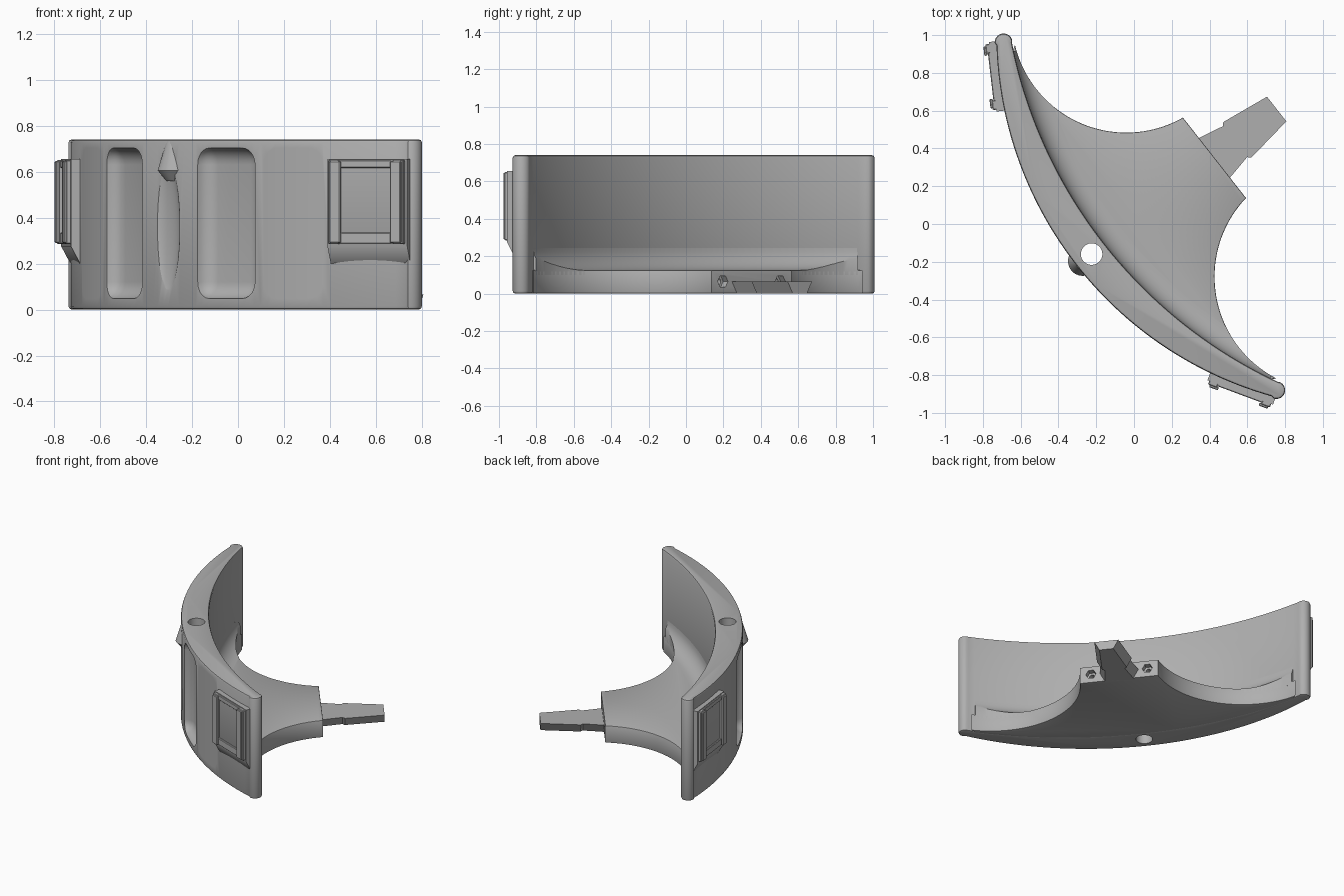
import bpy, bmesh, math
from math import sin, cos, asin, sqrt, radians, pi
from mathutils import Matrix, Vector

if "Cube" in bpy.data.objects:
    bpy.data.objects.remove(bpy.data.objects["Cube"], do_unlink=True)

# Parts are made along a symmetry axis (x), then turned into place
PLACE = Matrix.Rotation(radians(38.1), 4, 'Z') @ Matrix.Translation((0, 0.013, 0))
HEIGHT, WEB_TOP = 0.74, 0.125
R_OUT, U_OUT = 2.0, -0.375      # outer arc radius and apex
R_IN, U_IN = 2.53, -0.188       # inner arc radius and apex

grey = bpy.data.materials.new("plain_grey")
grey.use_nodes = True
grey.diffuse_color = (0.43, 0.43, 0.43, 1)
grey.node_tree.nodes["Principled BSDF"].inputs["Base Color"].default_value = (0.43, 0.43, 0.43, 1)


def finish(name, bm):
    bmesh.ops.recalc_face_normals(bm, faces=bm.faces)
    mesh = bpy.data.meshes.new(name)
    bm.to_mesh(mesh)
    bm.free()
    mesh.materials.append(grey)
    obj = bpy.data.objects.new(name, mesh)
    bpy.context.collection.objects.link(obj)
    return obj


def prism(name, pts, z0, z1, bevel=0.0, matrix=None):
    """Extrude an outline, rounding its top and bottom rims."""
    bm = bmesh.new()
    base = bm.faces.new([bm.verts.new((x, y, z0)) for x, y in pts])
    top = bmesh.ops.extrude_face_region(bm, geom=[base])
    bmesh.ops.translate(bm, vec=(0, 0, z1 - z0),
                        verts=[v for v in top["geom"] if isinstance(v, bmesh.types.BMVert)])
    if bevel:
        rim = [e for e in bm.edges if abs(e.verts[0].co.z - e.verts[1].co.z) < 1e-6]
        bmesh.ops.bevel(bm, geom=rim, offset=bevel, segments=2, profile=0.5, affect='EDGES')
    if matrix:
        bm.transform(matrix)
    return finish(name, bm)


def box(name, lo, hi, matrix, bevel=0.0, segments=1):
    bm = bmesh.new()
    bmesh.ops.create_cube(bm, size=1)
    lo, hi = Vector(lo), Vector(hi)
    for v in bm.verts:
        v.co = Vector([(lo[i] + hi[i]) / 2 + v.co[i] * (hi[i] - lo[i]) for i in range(3)])
    if bevel:
        bmesh.ops.bevel(bm, geom=bm.edges[:], offset=bevel, segments=segments,
                        profile=0.5, affect='EDGES')
    bm.transform(matrix)
    return finish(name, bm)


def cone(name, r1, r2, depth, matrix, sides=32):
    bm = bmesh.new()
    bmesh.ops.create_cone(bm, cap_ends=True, segments=sides, radius1=r1, radius2=r2, depth=depth)
    bm.transform(matrix)
    return finish(name, bm)


def cut(target, cutters, operation='DIFFERENCE', keep=False):
    bpy.context.view_layer.objects.active = target
    for c in cutters:
        c.hide_render = True
        mod = target.modifiers.new("cut", 'BOOLEAN')
        mod.operation, mod.solver, mod.object = operation, 'EXACT', c
        bpy.ops.object.modifier_apply(modifier=mod.name)
        if not keep:
            bpy.data.objects.remove(c, do_unlink=True)


def arc_u(v, r, apex):
    return apex + r - sqrt(r * r - v * v)


def spread(a, b, n):
    return [a + (b - a) * i / n for i in range(n + 1)]


def arc_frame(v):
    """Frame on the outer wall: x outward, y along the wall, z up."""
    a = asin(v / R_OUT)
    out, along = Vector((-cos(a), sin(a), 0)), Vector((-sin(a), -cos(a), 0))
    m = Matrix((out, along, Vector((0, 0, 1)))).transposed().to_4x4()
    m.translation = (arc_u(v, R_OUT, U_OUT), v, 0)
    return m


# Curved shield wall with rounded tips
tip = [(0.05 + 0.047 * cos(radians(a)), 1.17 + 0.047 * sin(radians(a)))
       for a in spread(145, -22, 10)]
outline = [(arc_u(v, R_OUT, U_OUT), v) for v in spread(-1.18, 1.18, 64)] + tip
outline += [(arc_u(v, R_IN, U_IN), v) for v in spread(1.14, -1.14, 64)]
outline += [(u, -v) for u, v in reversed(tip)]
wall = prism("curved_wall", outline, 0, HEIGHT, 0.014)

# Finger grooves in the outer wall
grooves = []
for side in (-1, 1):
    for v, half in ((0.36, 0.17), (0.71, 0.155)):
        grooves.append(box("groove_cutter", (-0.06, -half, 0.045), (0.25, half, 0.705),
                           arc_frame(side * v), 0.075, 6))
cut(wall, grooves)

# Narrow lens-shaped recess below the boss
bm = bmesh.new()
bmesh.ops.create_uvsphere(bm, u_segments=32, v_segments=24, radius=1)
bm.transform(Matrix.Translation((U_OUT - 0.02, 0, 0.36)) @ Matrix.Diagonal((0.045, 0.09, 0.31, 1)))
cut(wall, [finish("recess_cutter", bm)])

# Boss: flares outward from the top, then tucks back in
boss = cone("boss", 0.078, 0.04, 0.125, Matrix.Translation((-0.335, 0, 0.6675)))
under = cone("boss_underside", 0.04, 0.078, 0.045, Matrix.Translation((-0.335, 0, 0.5825)))
cut(boss, [under], 'UNION')

# Vertical through hole
bore = cone("bore_cutter", 0.057, 0.057, 2, Matrix.Translation((-0.275, 0, 0.4)))
cut(wall, [bore], keep=True)
cut(boss, [bore])

# Flat web with scalloped sides
SC_U, SC_V, SC_R = 0.64, 0.87, 0.606
scallop = [(SC_U + SC_R * cos(radians(a)), SC_V + SC_R * sin(radians(a)))
           for a in spread(-98.4, -204.5, 40)]
outline = scallop + [(arc_u(v, R_IN, U_IN) - 0.015, v) for v in spread(1.1, -1.1, 40)]
outline += [(u, -v) for u, v in reversed(scallop)]
web = prism("flat_web", outline, 0, WEB_TOP, 0.006)

# Hexagonal sockets with round pilot holes in the end of the web
to_x = Matrix.Rotation(pi / 2, 4, 'Y')
sockets = []
for v in (-0.195, 0.195):
    sockets.append(cone("socket_cutter", 0.035, 0.035, 0.08,
                        Matrix.Translation((0.55, v, 0.065)) @ to_x, 6))
    sockets.append(cone("pilot_cutter", 0.018, 0.018, 0.3,
                        Matrix.Translation((0.55, v, 0.065)) @ to_x, 16))
cut(web, sockets)

# Concave fillet between the wall and the web
FR = 0.12
section = [(-0.015, 0.1), (-0.015, WEB_TOP + FR)]
section += [(FR - FR * cos(t), WEB_TOP + FR - FR * sin(t)) for t in spread(0, pi / 2, 8)]
section += [(FR, 0.1)]
bm = bmesh.new()
rings = []
for v in spread(-1.1, 1.1, 56):
    a = asin(v / R_IN)
    rings.append([bm.verts.new((arc_u(v, R_IN, U_IN) + d * cos(a), v - d * sin(a), z))
                  for d, z in section])
n = len(section)
for r0, r1 in zip(rings, rings[1:]):
    for i in range(n):
        bm.faces.new((r0[i], r0[(i + 1) % n], r1[(i + 1) % n], r1[i]))
bm.faces.new(rings[0])
bm.faces.new(rings[-1])
fillet = finish("wall_fillet", bm)
cut(fillet, [cone("scallop_cutter", SC_R, SC_R, 2, Matrix.Translation((SC_U, s * SC_V, 0)), 128)
             for s in (-1, 1)])

# Dovetail tongue, narrower underneath
half = [(0.53, 0.138), (0.69, 0.104), (0.705, 0.12), (0.97, 0.083)]
tongue = prism("dovetail_tongue", half + [(u, -v) for u, v in reversed(half)], 0, 0.065)
for vert in tongue.data.vertices:
    if vert.co.z < 0.01:
        vert.co.y -= math.copysign(0.035, vert.co.y)

# Slotted mounts near both tips
xz_to_wall = Matrix(((1, 0, 0, 0), (0, 0, 1, 0), (0, 1, 0, 0), (0, 0, 0, 1)))
for side, label in ((-1, "left"), (1, "right")):
    f = arc_frame(side * 1.045)
    prism(label + "_mount_base",
          [(-0.05, 0.17), (-0.008, 0.2), (0.032, 0.275), (0.032, 0.655), (-0.05, 0.655)],
          -0.185, 0.185, 0, f @ xz_to_wall)
    for s in (-1, 1):
        y = sorted((s * 0.125, s * 0.175))
        box(label + "_mount_rail", (0, y[0], 0.285), (0.052, y[1], 0.65), f, 0.004)
        y = sorted((s * 0.115, s * 0.165))
        box(label + "_mount_lip", (0.046, y[0], 0.29), (0.063, y[1], 0.645), f, 0.004)
    for z0, z1 in ((0.285, 0.335), (0.615, 0.65)):
        box(label + "_mount_bar", (0, -0.13, z0), (0.043, 0.13, z1), f, 0.004)

# Turn everything into place and shade
for obj in [o for o in bpy.context.scene.objects
            if o.type == 'MESH' and o.data.materials and o.data.materials[0] == grey]:
    obj.data.transform(PLACE)
    bpy.ops.object.select_all(action='DESELECT')
    obj.select_set(True)
    bpy.context.view_layer.objects.active = obj
    bpy.ops.object.shade_smooth_by_angle(angle=radians(30))
